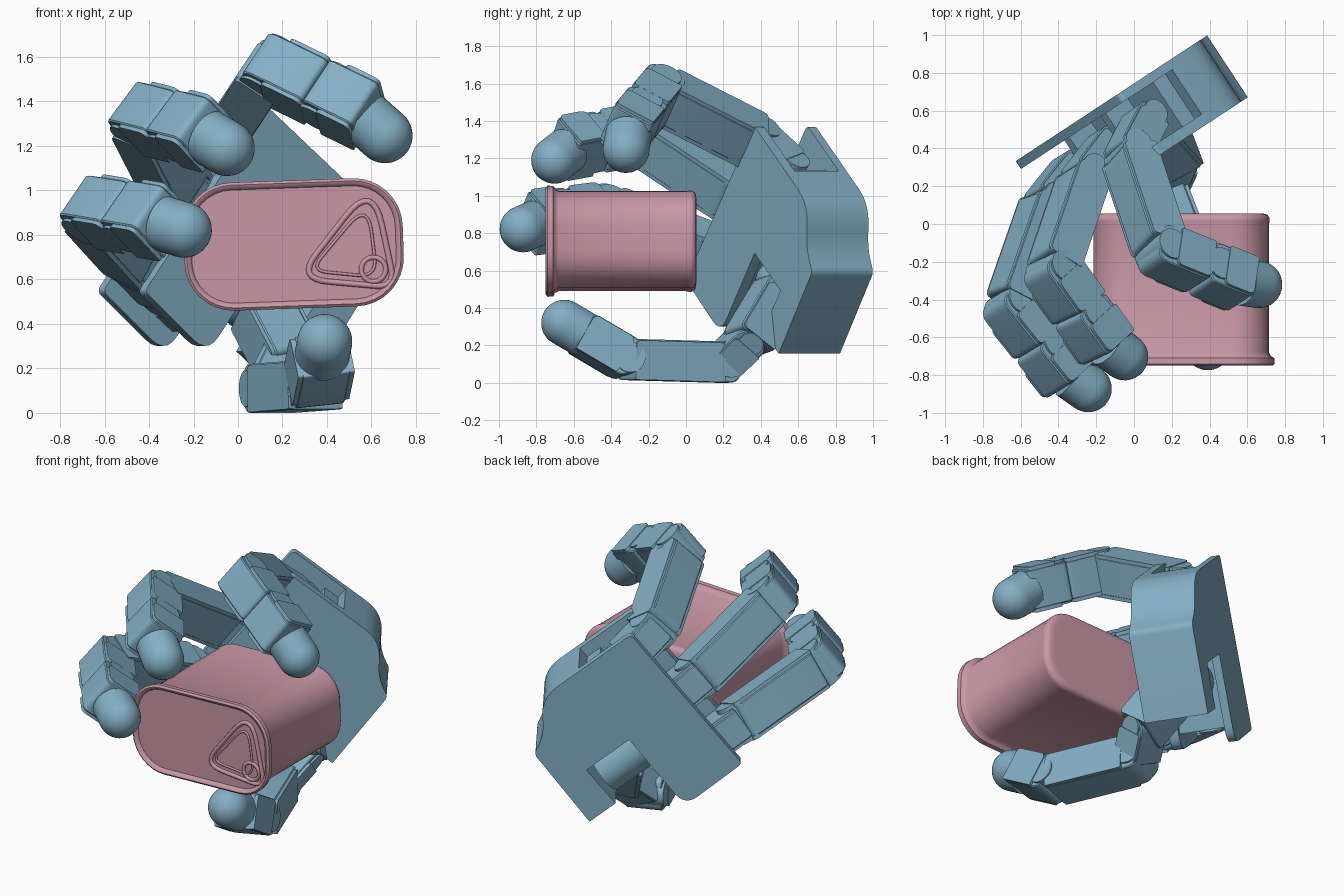
import bpy, bmesh, math
from mathutils import Matrix, Vector

if "Cube" in bpy.data.objects:
    bpy.data.objects.remove(bpy.data.objects["Cube"])


def material(name, rgb):
    m = bpy.data.materials.new(name)
    m.use_nodes = True
    m.diffuse_color = (*rgb, 1)
    m.node_tree.nodes["Principled BSDF"].inputs["Base Color"].default_value = (*rgb, 1)
    return m


BLUE = material("dusty blue", (0.23, 0.43, 0.56))
PINK = material("dusty pink", (0.58, 0.31, 0.38))


def frame(x, y, z, origin):
    m = Matrix((x, y, z)).transposed().to_4x4()
    m.translation = origin
    return m


# Hand frame: across the knuckles, towards the fingers, out of the palm
yaw = math.radians(33.3)
side = Vector((math.cos(yaw), math.sin(yaw), 0))
up = Vector((0, 0, 1))
across = (side * 0.62 + up * 0.78).normalized()
along = (up * 0.62 - side * 0.78).normalized()
outward = across.cross(along)
HAND = frame(across, along, outward, (0, 0, 0))


def finish(name, bm, mat, matrix, bevel=0, angle=30):
    bmesh.ops.recalc_face_normals(bm, faces=bm.faces)
    me = bpy.data.meshes.new(name)
    bm.to_mesh(me)
    bm.free()
    me.materials.append(mat)
    me.shade_smooth()
    me.set_sharp_from_angle(angle=math.radians(angle))
    ob = bpy.data.objects.new(name, me)
    bpy.context.collection.objects.link(ob)
    ob.matrix_world = matrix
    if bevel:
        b = ob.modifiers.new("soft edge", "BEVEL")
        b.width, b.segments, b.limit_method = bevel, 1, "ANGLE"


def loft(name, rings, mat, matrix, **kw):
    """Skin a list of equal rings of points and cap both ends."""
    bm = bmesh.new()
    loops = [[bm.verts.new(p) for p in ring] for ring in rings]
    n = len(loops[0])
    for a, b in zip(loops, loops[1:]):
        for i in range(n):
            bm.faces.new((a[i], a[(i + 1) % n], b[(i + 1) % n], b[i]))
    bm.faces.new(loops[0])
    bm.faces.new(loops[-1])
    finish(name, bm, mat, matrix, **kw)


def prism(name, pts, lo, hi, matrix, **kw):
    loft(name, [[(x, y, z) for x, y in pts] for z in (lo, hi)], BLUE, matrix, **kw)


def circle(r, steps, x=0, y=0):
    return [(x + r * math.cos(t * math.tau / steps), y + r * math.sin(t * math.tau / steps))
            for t in range(steps)]


def rounded(corners, steps=5):
    """Round the corners of a polygon given as (x, y, radius)."""
    out = []
    for i, (x, y, r) in enumerate(corners):
        p = Vector((x, y))
        if not r:
            out.append(p)
            continue
        a = p + (Vector(corners[i - 1][:2]) - p).normalized() * r
        b = p + (Vector(corners[(i + 1) % len(corners)][:2]) - p).normalized() * r
        for s in range(steps + 1):
            t = s / steps
            out.append(a * (1 - t) ** 2 + p * 2 * t * (1 - t) + b * t * t)
    return out


def link(name, a, b, axis, width, thick, before=0.05, after=0.05, hinge=.6):
    """A hinged finger segment: rounded hinge end, squarer far end, side cheeks."""
    x = (b - a).normalized()
    z = (axis - x * axis.dot(x)).normalized()
    m = frame(x, z.cross(x), z, a)
    n, h, w = (b - a).length, thick / 2, width / 2
    shape = rounded([(-before, -h, h * hinge), (n + after, -h, h * .3),
                     (n + after, h, h * .1), (-before, h, h * hinge)])
    prism(name, shape, -w * .86, w * .86, m, bevel=0.006)
    # Cheeks leave a shallow recess around the hinge
    start, stop = before * .6, n + after * .9
    cheek = rounded([(start, -h * .94, h * .3), (stop, -h * .94, h * .3),
                     (stop, h * .98, h * .1), (start, h * .98, h * .1)])
    for s in (-1, 1):
        lo, hi = sorted((s * w * .8, s * w))
        prism(name + "_cheek", cheek, lo, hi, m)
    prism(name + "_pin", circle(h * .75, 20), -w * .96, w * .96, m)


def tip(name, a, b, r):
    """Round-ended cylinder from a to b."""
    z = (b - a).normalized()
    x = z.orthogonal().normalized()
    n = (b - a).length
    prof = [(r, 0)] + [(r * math.cos(t * math.pi / 20), n + r * math.sin(t * math.pi / 20))
                       for t in range(10)] + [(r * .02, n + r)]
    rings = [[(u, v, h) for u, v in circle(q, 32)] for q, h in prof]
    loft(name, rings, BLUE, frame(x, z.cross(x), z, a), angle=50)


# Palm: solid wrist end with a thumb notch, two plates reaching to the knuckles
BACK, FRONT = -0.622, -0.23
body = rounded([(.465, -.335, 0), (1.01, -.32, .03), (1.07, -.2, .08), (1.27, -.06, .12),
                (1.27, .22, 0), (.74, .22, 0), (.74, -.14, 0), (.465, -.14, 0)])
prism("palm_body", body, BACK, FRONT, HAND)
plate = rounded([(.2, .175, .1), (1.27, .19, 0), (1.27, .615, .03), (.21, .615, .03)])
prism("palm_back_plate", plate, BACK, BACK + .05, HAND)
prism("palm_front_plate", plate, FRONT - .06, FRONT, HAND)
core = [(.3, .21), (1.2, .21), (1.2, .32), (.3, .32)]
prism("palm_core", core, BACK + .02, FRONT - .02, HAND)
for k in (.55, .92):
    rib = [(k - .025, .25), (k + .025, .25), (k + .025, .5), (k - .025, .5)]
    prism("knuckle_rib", rib, BACK + .02, FRONT - .02, HAND)


# Fingers: knuckle, long segment, two short segments and a round tip
def finger(name, ks, path):
    pts = [HAND @ Vector((k, f, w)) for k, (f, w) in zip(ks, path)]
    knuckle, root, bend, end, ball = pts
    link(name + "_knuckle", knuckle, root, across, .22, .19, .03, .03)
    link(name + "_lower", root, bend, across, .26, .21, 0, -.04)
    link(name + "_middle", bend, bend.lerp(end, .5), across, .265, .225, .07, .03)
    link(name + "_upper", bend.lerp(end, .68), end, across, .275, .235, .05, .07, .3)
    tip(name + "_tip", end.lerp(ball, .3), ball, .125)


tight = [(.42, -.43), (.66, -.33), (.935, .2), (.635, .54), (.482, .63)]
bent = [(.42, -.43), (.68, -.36), (1.22, -.03), (1.165, .41), (1.075, .56)]
open_curl = [(.42, -.43), (.68, -.36), (1.18, .0), (1.12, .44), (1.045, .595)]
finger("index_finger", (1.1, 1.12, 1.24, 1.24, 1.21), tight)
finger("middle_finger", (.73, .73, .73, .69, .665), bent)
finger("ring_finger", (.37, .35, .225, .215, .22), open_curl)

# Thumb: drum in the notch, then segments bending round to a tip
drum = frame(outward, across, along, (0, 0, 0))
prism("thumb_drum", circle(.13, 28, -.43, .6), -.12, .18, drum)
root = HAND @ Vector((.6, .03, -.36))
thumb_axis = Vector((.93, .35, 0))
elbow, hinge = Vector((.22, .35, .25)), Vector((.15, .2, .11))
bend, end = Vector((.35, -.32, .125)), Vector((.39, -.65, .32))
link("thumb_root", root, elbow, thumb_axis, .25, .23, .05, .04)
link("thumb_knuckle", elbow, hinge, thumb_axis, .23, .18, .04, .0)
link("thumb_lower", hinge, bend, thumb_axis, .26, .22, .06, -.01)
link("thumb_upper", bend, bend.lerp(end, .72), thumb_axis, .26, .22, .04, 0)
tip("thumb_tip", bend.lerp(end, .65), end, .124)

# Tin: rounded block with a soft bottom edge and a raised rim round the lid
tilt = math.radians(2)
tx = Vector((math.cos(tilt), 0, math.sin(tilt)))
ty = Vector((-math.sin(tilt), 0, math.cos(tilt)))
TIN = frame(tx, ty, tx.cross(ty), (.25, 0, .757))


def tin_ring(grow, depth):
    w, h, r = .463 + grow, .258 + grow, .19 + grow
    ring = []
    for i, (sx, sy) in enumerate(((1, 1), (-1, 1), (-1, -1), (1, -1))):
        for s in range(9):
            t = math.pi / 2 * (i + s / 8)
            ring.append((sx * (w - r) + r * math.cos(t), sy * (h - r) + r * math.sin(t), depth))
    return ring


rings = [(-.05, -.056), (-.022, -.054), (-.006, -.046), (.003, -.03), (.003, -.015), (0, 0),
         (0, .68), (.01, .70), (.028, .71), (.03, .74), (.018, .75), (.004, .745), (-.004, .728)]
loft("tin", [tin_ring(*r) for r in rings], PINK, TIN, angle=50)


def wire(name, pts, radius):
    cu = bpy.data.curves.new(name, "CURVE")
    cu.dimensions, cu.bevel_depth, cu.bevel_resolution = "3D", radius, 2
    sp = cu.splines.new("POLY")
    sp.points.add(len(pts) - 1)
    for p, (x, y) in zip(sp.points, pts):
        p.co = (x, y, .732, 1)
    sp.use_cyclic_u = True
    cu.materials.append(PINK)
    ob = bpy.data.objects.new(name, cu)
    bpy.context.collection.objects.link(ob)
    ob.matrix_world = TIN


# Pull tab on the lid
wire("tab_outline", rounded([(.01, -.155, .14), (.45, -.21, .09), (.365, .27, .2)], 8), .013)
wire("tab_inner", rounded([(.07, -.12, .08), (.37, -.16, .09), (.34, .18, .14)], 8), .007)
wire("tab_rivet", circle(.055, 24, .355, -.125), .011)
